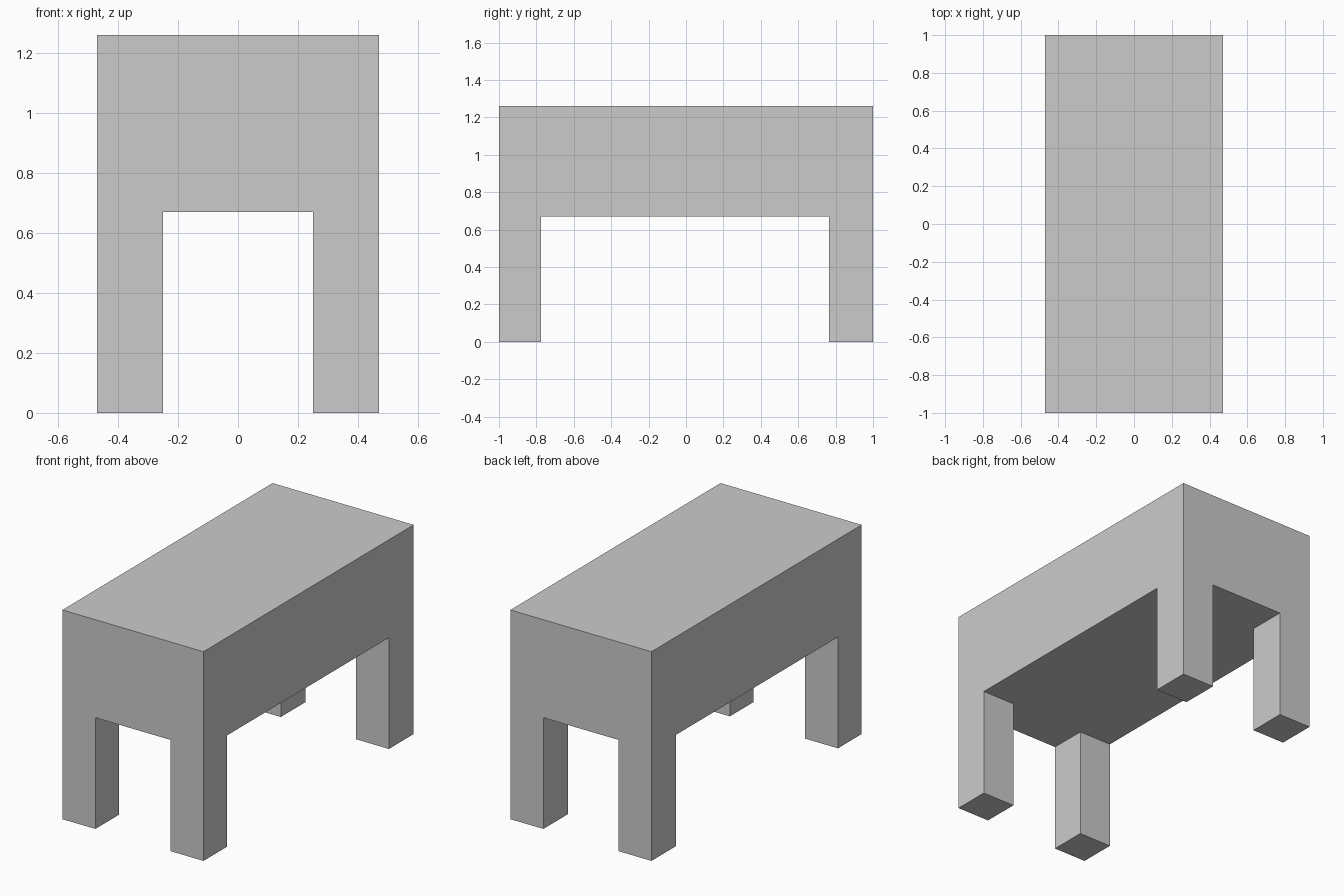
import bpy, bmesh
from mathutils import Matrix, Vector

if "Cube" in bpy.data.objects:
    bpy.data.objects.remove(bpy.data.objects["Cube"])

HALF_X, HALF_Y = 0.47, 1.0
UNDERSIDE, TOP = 0.67, 1.26
INNER_X = (-0.25, 0.25)
INNER_Y = (-0.775, 0.765)

bm = bmesh.new()

# Deep solid top block
size = Matrix.Diagonal((2 * HALF_X, 2 * HALF_Y, TOP - UNDERSIDE, 1))
place = Matrix.Translation((0, 0, (TOP + UNDERSIDE) / 2))
bmesh.ops.create_cube(bm, size=1, matrix=place @ size)

# Cut lines along the inner sides of the legs
for axis, cuts in ((Vector((1, 0, 0)), INNER_X), (Vector((0, 1, 0)), INNER_Y)):
    for c in cuts:
        bmesh.ops.bisect_plane(bm, geom=bm.verts[:] + bm.edges[:] + bm.faces[:],
                               plane_co=axis * c, plane_no=axis)

# Four corner legs pulled down from the underside
bm.normal_update()
corners = []
for f in bm.faces:
    c = f.calc_center_median()
    if (f.normal.z < -0.9 and not INNER_X[0] < c.x < INNER_X[1]
            and not INNER_Y[0] < c.y < INNER_Y[1]):
        corners.append(f)
feet = bmesh.ops.extrude_discrete_faces(bm, faces=corners)["faces"]
foot_verts = list({v for f in feet for v in f.verts})
bmesh.ops.translate(bm, verts=foot_verts, vec=(0, 0, -UNDERSIDE))

# Merge flush faces into clean flat sides
bmesh.ops.remove_doubles(bm, verts=bm.verts[:], dist=1e-5)
bmesh.ops.dissolve_limit(bm, angle_limit=0.01, verts=bm.verts[:], edges=bm.edges[:])
bmesh.ops.recalc_face_normals(bm, faces=bm.faces[:])

mesh = bpy.data.meshes.new("table")
bm.to_mesh(mesh)
bm.free()
bpy.context.collection.objects.link(bpy.data.objects.new("table", mesh))
